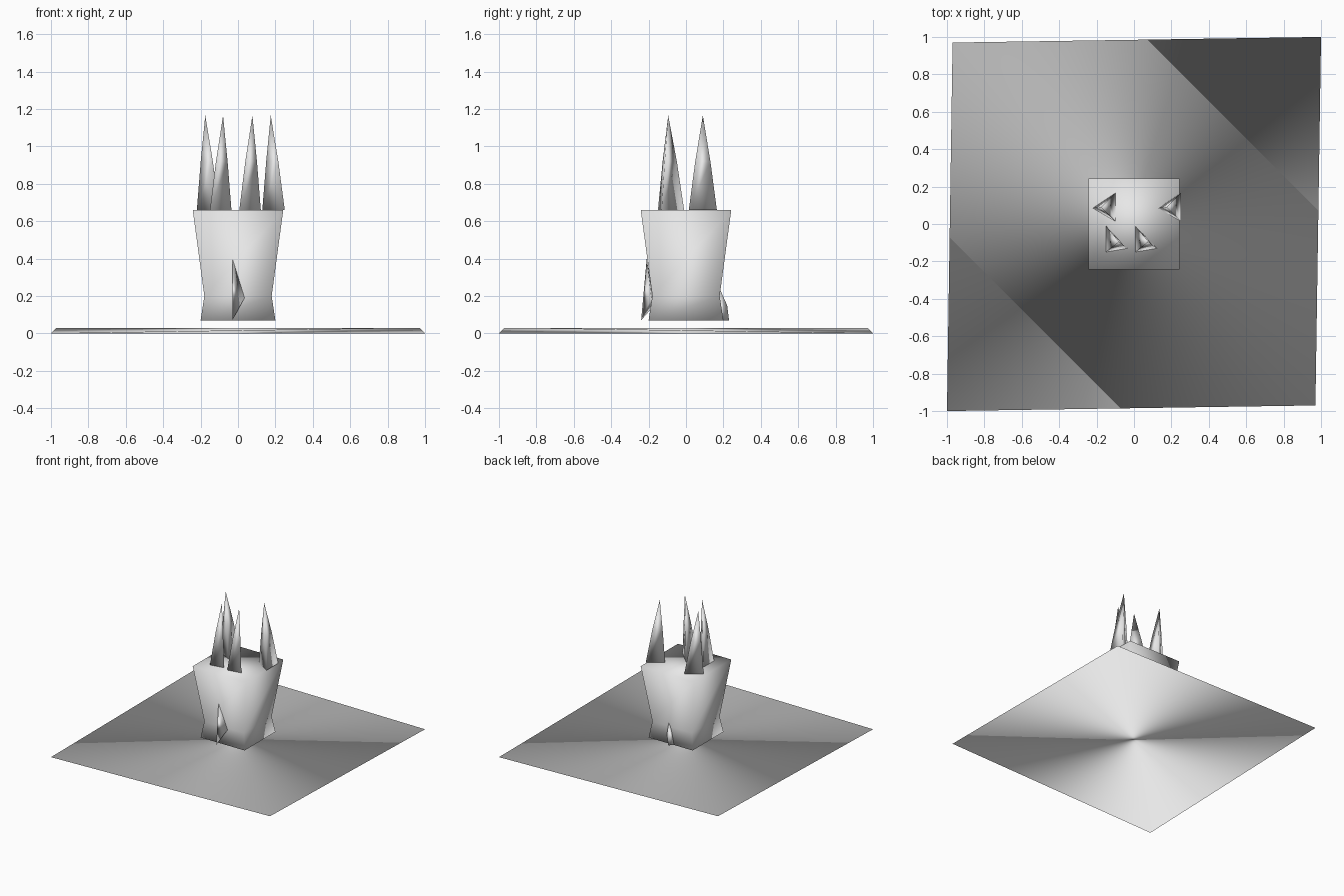
import bpy
import bmesh
from mathutils import Vector

cube = bpy.data.objects.get("Cube")
if cube:
    bpy.data.objects.remove(cube, do_unlink=True)

# One plain grey for everything
grey = bpy.data.materials.new("light_grey")
grey.use_nodes = True
grey.diffuse_color = (0.8, 0.8, 0.8, 1)
grey.node_tree.nodes["Principled BSDF"].inputs["Base Color"].default_value = (0.8, 0.8, 0.8, 1)


def finish(name, bm):
    """Turn a bmesh into a smooth shaded object."""
    bmesh.ops.recalc_face_normals(bm, faces=bm.faces)
    for face in bm.faces:
        face.smooth = True
    mesh = bpy.data.meshes.new(name)
    bm.to_mesh(mesh)
    bm.free()
    mesh.materials.append(grey)
    obj = bpy.data.objects.new(name, mesh)
    bpy.context.collection.objects.link(obj)
    return obj


def hull(name, points):
    """Closed solid around a few points."""
    bm = bmesh.new()
    for p in points:
        bm.verts.new(p)
    bmesh.ops.convex_hull(bm, input=bm.verts)
    return finish(name, bm)


def loft(name, rings, tip=None):
    """Skin stacked rings, closed by a cap or brought to a point."""
    bm = bmesh.new()
    loops = [[bm.verts.new(p) for p in ring] for ring in rings]
    n = len(loops[0])
    for low, high in zip(loops, loops[1:]):
        for i in range(n):
            j = (i + 1) % n
            bm.faces.new((low[i], low[j], high[j], high[i]))
    bm.faces.new(loops[0][::-1])
    if tip is None:
        bm.faces.new(loops[-1])
    else:
        point = bm.verts.new(tip)
        for i in range(n):
            bm.faces.new((loops[-1][i], loops[-1][(i + 1) % n], point))
    return finish(name, bm)


# Thin ground plate, with two opposite corners slightly raised
hull("ground_plate", [(-1, -1, 0), (1, 1, 0), (0.97, -0.97, 0.03), (-0.97, 0.97, 0.03)])

# Square, waisted body
signs = [(-1, -1), (1, -1), (1, 1), (-1, 1)]
profile = [(0.2, 0.07), (0.18, 0.2), (0.242, 0.66)]
loft("body", [[(r * sx, r * sy, z) for sx, sy in signs] for r, z in profile])

# Small pointed fins low on the front and back
hull("front_fin", [(-0.03, -0.21, 0.4), (-0.03, -0.24, 0.07),
                   (0.035, -0.185, 0.19), (-0.03, -0.17, 0.15)])
hull("back_fin", [(0.03, 0.18, 0.24), (0.02, 0.22, 0.15), (0.0, 0.23, 0.07),
                  (-0.04, 0.19, 0.07), (0.03, 0.18, 0.07)])


# Three sided spikes with a slight swell halfway up
def spike(name, base, tip, shift):
    offset = Vector((shift, 0, 0))
    foot = [Vector((x, y, 0.66)) + offset for x, y in base]
    tip = Vector((*tip, 1.165)) + offset
    middle = []
    for p in foot:
        q = tip + (p - tip) * 0.54
        q.z = 0.92
        middle.append(q)
    loft(name, [foot, middle], tip)


front_base = [(-0.15, -0.01), (-0.15, -0.15), (-0.035, -0.13)]
back_base = [(-0.22, 0.085), (-0.1, 0.015), (-0.1, 0.165)]
for side, front_shift, back_shift in (("right", 0, 0), ("left", 0.157, 0.35)):
    spike("front_" + side + "_spike", front_base, (-0.08, -0.095), front_shift)
    spike("back_" + side + "_spike", back_base, (-0.175, 0.09), back_shift)
